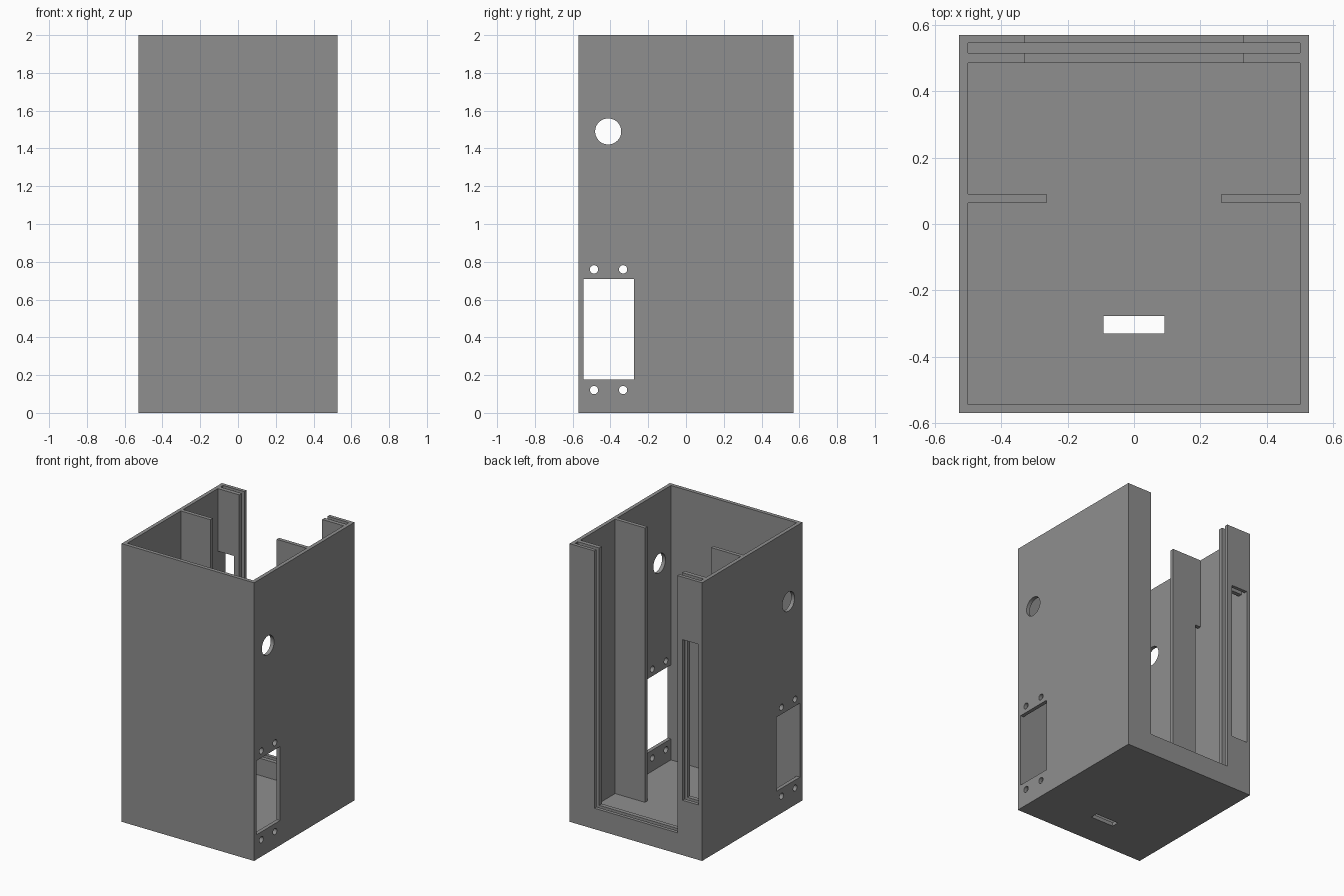
import bpy
import bmesh
import math
from mathutils import Matrix

if "Cube" in bpy.data.objects:
    bpy.data.objects.remove(bpy.data.objects["Cube"])

W, D, H = 0.527, 0.57, 2.0      # half width, half depth, height
T = 0.027                       # wall thickness
IX, IY = W - T, D - T           # inner faces of side and front walls

grey = bpy.data.materials.new("grey plastic")
grey.diffuse_color = (0.275, 0.275, 0.275, 1)
grey.use_nodes = True
grey.node_tree.nodes["Principled BSDF"].inputs["Base Color"].default_value = grey.diffuse_color


def finish(bm, name):
    me = bpy.data.meshes.new(name)
    bm.to_mesh(me)
    bm.free()
    me.materials.append(grey)
    ob = bpy.data.objects.new(name, me)
    bpy.context.collection.objects.link(ob)
    return ob


def box(name, x0, x1, y0, y1, z0, z1):
    bm = bmesh.new()
    m = Matrix.Translation(((x0 + x1) / 2, (y0 + y1) / 2, (z0 + z1) / 2))
    m = m @ Matrix.Diagonal((x1 - x0, y1 - y0, z1 - z0, 1))
    bmesh.ops.create_cube(bm, size=1, matrix=m)
    return finish(bm, name)


def side_drill(name, y, z, r, sides):
    # cylinder along x, long enough to pierce both side walls
    bm = bmesh.new()
    m = Matrix.Translation((0, y, z)) @ Matrix.Rotation(math.pi / 2, 4, 'Y')
    bmesh.ops.create_cone(bm, cap_ends=True, segments=sides, radius1=r,
                          radius2=r, depth=3, matrix=m)
    return finish(bm, name)


def cut(target, cutters):
    for c in cutters:
        c.hide_render = True
        mod = target.modifiers.new(c.name, 'BOOLEAN')
        mod.operation = 'DIFFERENCE'
        mod.solver = 'EXACT'
        mod.object = c
    dg = bpy.context.evaluated_depsgraph_get()
    me = bpy.data.meshes.new_from_object(target.evaluated_get(dg))
    target.modifiers.clear()
    target.data = me
    for c in cutters:
        bpy.data.objects.remove(c)


# Case: hollowed block with a panel slot and an open back
case = box("case", -W, W, -D, D, 0, H)
cutters = [
    box("main_cavity", -IX, IX, -IY, 0.485, T, H + 1),
    box("panel_slot", -IX, IX, 0.515, 0.545, T, H + 1),
    box("back_opening", -0.33, 0.33, 0.4, 0.7, 0.15, H + 1),
    box("back_window", -IX, -0.372, 0.4, 0.7, 0.395, 1.55),
    box("floor_slot", -0.092, 0.092, -0.33, -0.277, -0.5, 0.5),
    box("side_window", -1, 1, -IY, -0.275, 0.178, 0.71),
    side_drill("round_port", -0.412, 1.49, 0.069, 48),
]
# Four screw holes around the side window
for y in (-0.487, -0.333):
    for z in (0.121, 0.76):
        cutters.append(side_drill("screw_hole", y, z, 0.022, 24))
cut(case, cutters)

# Divider fins on the side walls
FIN_Y0, FIN_Y1 = 0.064, 0.091
box("right_fin", 0.263, IX, FIN_Y0, FIN_Y1, T, H)
left_fin = box("left_fin", -IX, -0.263, FIN_Y0, FIN_Y1, T, H)
# Cable gap between the left fin and its wall
cut(left_fin, [box("cable_gap", -0.6, -0.457, 0, 0.2, 0, 1.49)])
